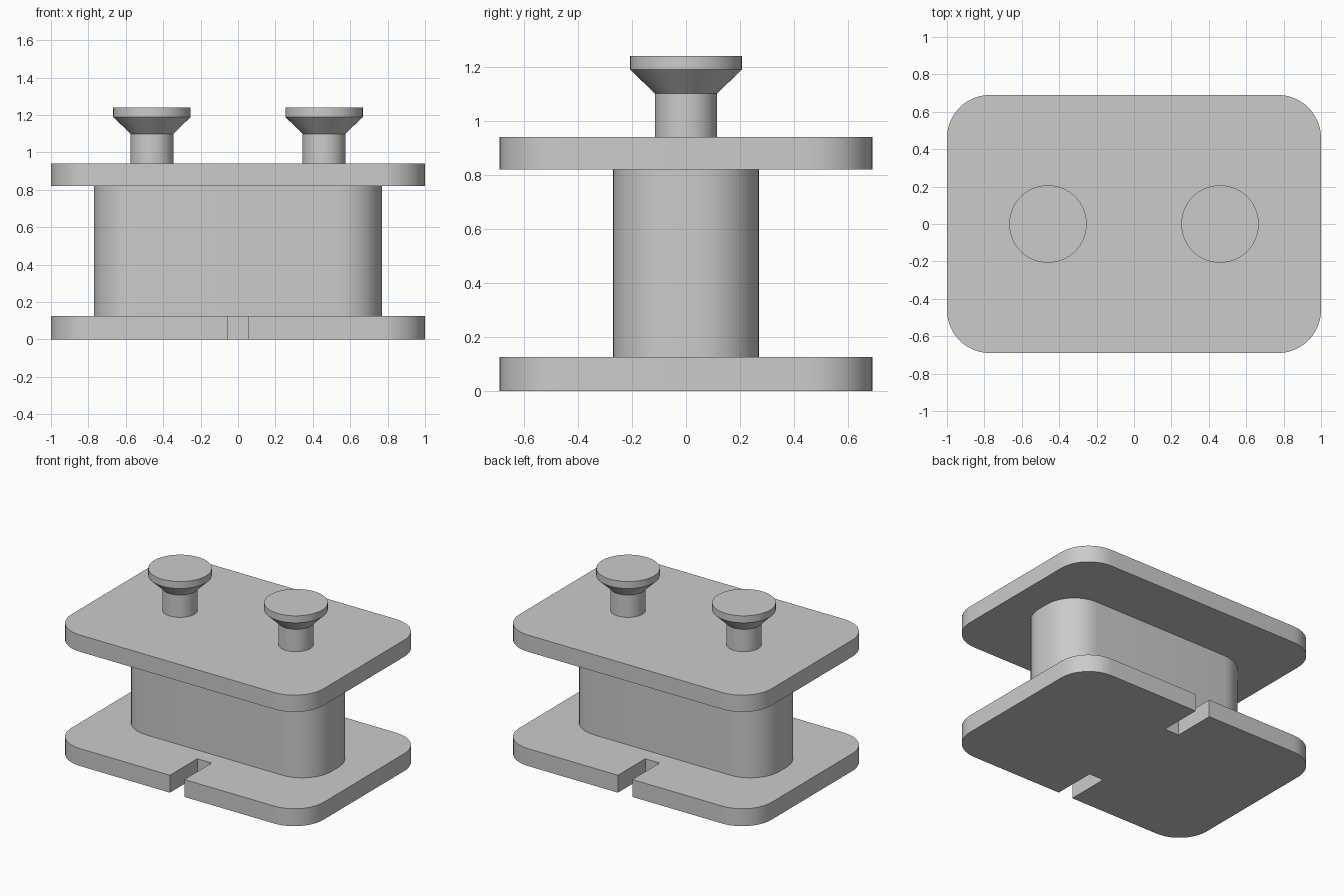
import bpy, bmesh
from math import sin, cos, pi, radians

cube = bpy.data.objects.get("Cube")
if cube:
    bpy.data.objects.remove(cube, do_unlink=True)

grey = bpy.data.materials.new("plain_grey")
grey.use_nodes = True
GREY = (0.6, 0.6, 0.6, 1)
grey.diffuse_color = GREY
grey.node_tree.nodes["Principled BSDF"].inputs["Base Color"].default_value = GREY

CORNER = 0.23  # shared corner radius
STEPS = 12     # segments per rounded corner


def finish(name, bm):
    bmesh.ops.recalc_face_normals(bm, faces=bm.faces)
    mesh = bpy.data.meshes.new(name)
    bm.to_mesh(mesh)
    bm.free()
    mesh.materials.append(grey)
    obj = bpy.data.objects.new(name, mesh)
    bpy.context.collection.objects.link(obj)
    bpy.ops.object.select_all(action='DESELECT')
    obj.select_set(True)
    bpy.context.view_layer.objects.active = obj
    bpy.ops.object.shade_smooth_by_angle(angle=radians(30))
    return obj


def arc(cx, cy, start):
    return [(cx + CORNER * cos(start + pi / 2 * i / STEPS),
             cy + CORNER * sin(start + pi / 2 * i / STEPS)) for i in range(STEPS + 1)]


def rounded_block(name, hx, hy, z0, z1, slot=None):
    """Extruded rounded rectangle, with optional slots in front and back."""
    cx, cy = hx - CORNER, hy - CORNER
    half = arc(cx, -cy, -pi / 2) + arc(cx, cy, 0)  # right-hand side, front to back
    if slot:
        w, d = slot
        half = [(w, d - hy), (w, -hy)] + half + [(w, hy), (w, hy - d)]
    outline = half + [(-x, -y) for x, y in half]
    bm = bmesh.new()
    face = bm.faces.new([bm.verts.new((x, y, z0)) for x, y in outline])
    top = bmesh.ops.extrude_face_region(bm, geom=[face])["geom"]
    bmesh.ops.translate(bm, vec=(0, 0, z1 - z0),
                        verts=[v for v in top if isinstance(v, bmesh.types.BMVert)])
    return finish(name, bm)


def lathe(name, x, profile, sides=64):
    """Solid of revolution, capped at both ends."""
    bm = bmesh.new()
    rings = [[bm.verts.new((x + r * cos(2 * pi * i / sides), r * sin(2 * pi * i / sides), z))
              for i in range(sides)] for r, z in profile]
    for a, b in zip(rings, rings[1:]):
        for i in range(sides):
            j = (i + 1) % sides
            bm.faces.new((a[i], a[j], b[j], b[i]))
    bm.faces.new(rings[0])
    bm.faces.new(rings[-1])
    return finish(name, bm)


# Plates and central body
rounded_block("base_plate", 1.0, 0.69, 0, 0.125, slot=(0.057, 0.31))
rounded_block("body", 0.77, 0.27, 0.125, 0.82)
rounded_block("top_plate", 1.0, 0.69, 0.82, 0.94)

# Flared studs
stud = [(0.115, 0.94), (0.115, 1.10), (0.207, 1.19), (0.207, 1.24)]
for side, x in (("left", 0.46), ("right", -0.46)):
    lathe(side + "_stud", x, stud)
